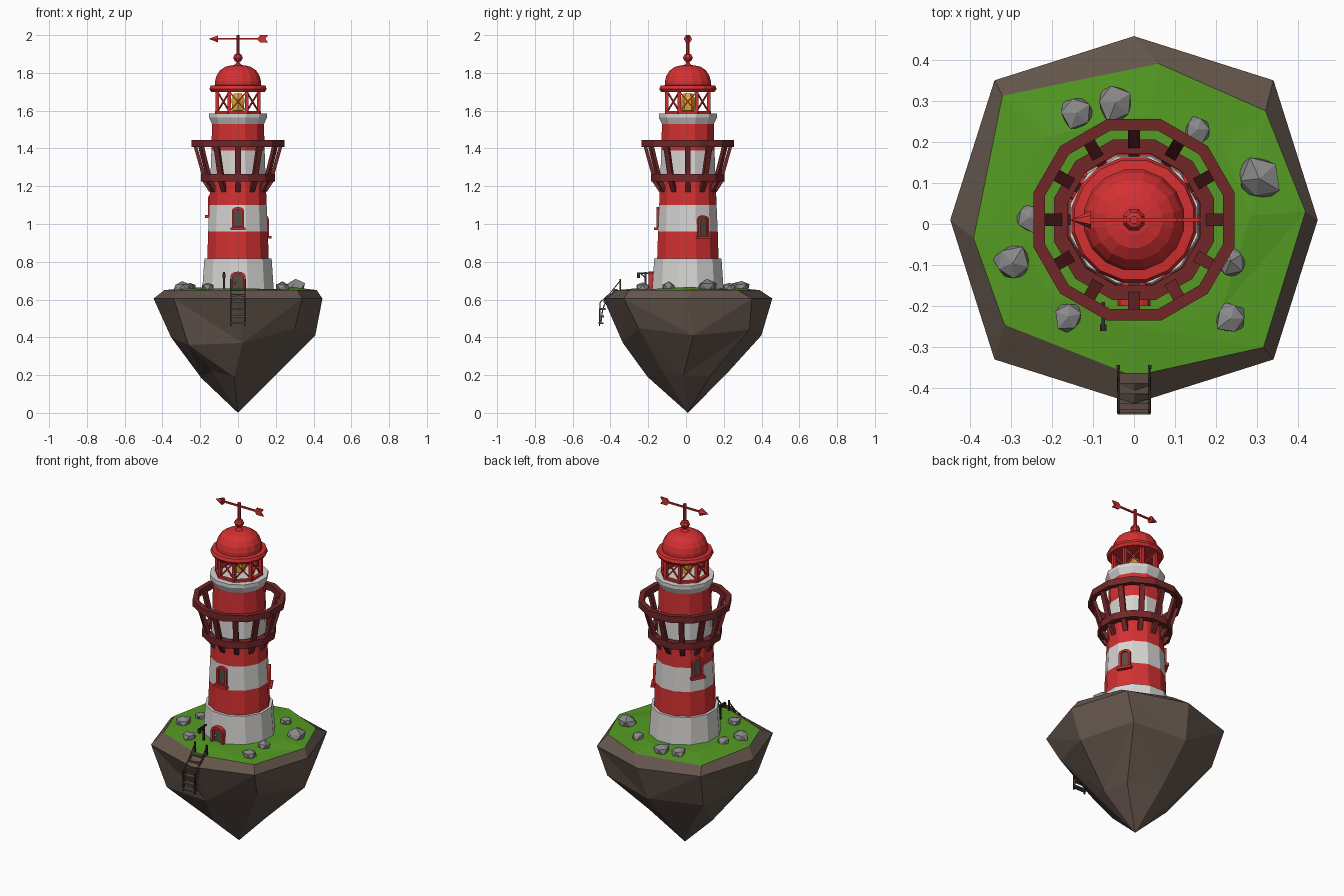
import bpy, bmesh, math, random
from mathutils import Vector, Matrix

if "Cube" in bpy.data.objects:
    bpy.data.objects.remove(bpy.data.objects["Cube"])

random.seed(4)
CY = 0.01  # tower centre in y


def mat(name, r, g, b):
    m = bpy.data.materials.new(name)
    m.diffuse_color = (r, g, b, 1)
    m.use_nodes = True
    m.node_tree.nodes["Principled BSDF"].inputs["Base Color"].default_value = m.diffuse_color
    return m


RED = mat("red paint", 0.66, 0.03, 0.032)
DARK_RED = mat("dark red wood", 0.17, 0.02, 0.022)
WHITE = mat("white paint", 0.68, 0.67, 0.65)
EARTH = mat("brown earth", 0.125, 0.09, 0.07)
GRASS = mat("green grass", 0.09, 0.33, 0.017)
STONE = mat("grey stone", 0.25, 0.25, 0.25)
WOOD = mat("grey brown wood", 0.10, 0.07, 0.055)
IRON = mat("dark iron", 0.035, 0.025, 0.025)
YELLOW = mat("yellow light", 0.75, 0.42, 0.03)


def finish(name, bm, *mats):
    bmesh.ops.recalc_face_normals(bm, faces=bm.faces)
    me = bpy.data.meshes.new(name)
    bm.to_mesh(me)
    bm.free()
    for m in mats:
        me.materials.append(m)
    ob = bpy.data.objects.new(name, me)
    bpy.context.collection.objects.link(ob)
    return ob


def lathe(name, prof, n, *mats, closed=False, rule=None):
    """Revolve (apothem, z) profile; flat sides face the axes."""
    bm = bmesh.new()
    k = 1 / math.cos(math.pi / n)
    rings = []
    for r, z in prof:
        if r == 0:
            rings.append([bm.verts.new((0, CY, z))] * n)
        else:
            rings.append([bm.verts.new((r * k * math.cos(a), CY + r * k * math.sin(a), z))
                          for a in ((i + .5) * 2 * math.pi / n for i in range(n))])
    pairs = list(zip(rings, rings[1:])) + ([(rings[-1], rings[0])] if closed else [])
    for p, q in pairs:
        for i in range(n):
            j = (i + 1) % n
            vs = list(dict.fromkeys((p[i], p[j], q[j], q[i])))
            f = bm.faces.new(vs)
            if rule:
                f.material_index = rule(f.calc_center_median().z)
    return finish(name, bm, *mats)


def bars(name, segs, m):
    """Square bars: (start, end, width, depth)."""
    bm = bmesh.new()
    for p, q, w, t in segs:
        p, q = Vector(p), Vector(q)
        d = q - p
        M = (Matrix.Translation((p + q) / 2) @ d.to_track_quat('Z', 'Y').to_matrix().to_4x4()
             @ Matrix.Diagonal((w, t, d.length, 1)))
        bmesh.ops.create_cube(bm, size=1, matrix=M)
    return finish(name, bm, m)


def pol(r, deg, z):
    a = math.radians(deg)
    return (r * math.cos(a), CY + r * math.sin(a), z)


# ---- floating island
edge = [(.417, .03), (.32, .275), (.06, .39), (-.32, .312),
        (-.39, -.035), (-.315, -.245), (0, -.37), (.315, -.30)]
mid = [(.41, .41), (.43, .44), (.39, .41), (.41, .40),
       (.355, .40), (.40, .36), (.345, .37), (.40, .45)]
bm = bmesh.new()
rings = [[bm.verts.new((x, y, .65)) for x, y in edge],
         [bm.verts.new(pol(.48 if i % 2 else .447, i * 45, .605)) for i in range(8)],
         [bm.verts.new(pol(r, i * 45 + 4, z)) for i, (r, z) in enumerate(mid)],
         [bm.verts.new(pol(.2 + random.uniform(-.01, .02), i * 45 + random.uniform(-9, 9),
                           .205 + random.uniform(-.035, .03))) for i in range(8)]]
tip = bm.verts.new((0, CY, 0))
for a, b in zip(rings, rings[1:]):
    for i in range(8):
        j = (i + 1) % 8
        if a is rings[0]:
            bm.faces.new((a[i], a[j], b[j], b[i]))
        elif i % 2:
            bm.faces.new((a[i], a[j], b[j])), bm.faces.new((a[i], b[j], b[i]))
        else:
            bm.faces.new((a[i], a[j], b[i])), bm.faces.new((a[j], b[j], b[i]))
for i in range(8):
    bm.faces.new((rings[3][i], rings[3][(i + 1) % 8], tip))
finish("island_rock", bm, EARTH)

bm = bmesh.new()
out = [bm.verts.new((x, y, .65)) for x, y in edge]
inn = [bm.verts.new((x * .68, y * .68, .657 + random.uniform(-.004, .012))) for x, y in edge]
for i in range(8):
    j = (i + 1) % 8
    bm.faces.new((out[i], out[j], inn[i]))
    bm.faces.new((out[j], inn[j], inn[i]))
bm.faces.new(inn)
finish("grass_top", bm, GRASS)

# ---- boulders
for i, (x, y, r) in enumerate([(-.14, .27, .042), (-.045, .295, .05), (.155, .23, .036),
                               (.305, .11, .056), (-.255, .015, .037), (-.295, -.095, .05),
                               (-.16, -.225, .038), (.235, -.23, .042), (.235, -.09, .038)]):
    bm = bmesh.new()
    bmesh.ops.create_icosphere(bm, subdivisions=1, radius=r)
    turn = Matrix.Rotation(random.uniform(0, 6), 3, 'Z')
    for v in bm.verts:
        v.co = turn @ (v.co * random.uniform(.82, 1.15))
        v.co = Vector((v.co.x, v.co.y, v.co.z * .75)) + Vector((x, y, .665))
    finish(f"boulder_{i + 1}", bm, STONE)

# ---- tower
lathe("tower_base", [(.19, .64), (.178, .818), (.15, .818)], 12, WHITE)
lathe("tower_shaft", [(.163, .80), (.158, .96), (.152, 1.10), (.146, 1.245), (.141, 1.39),
                      (.137, 1.54)], 12, RED, WHITE,
      rule=lambda z: 1 if .96 < z < 1.10 or 1.245 < z < 1.39 else 0)
lathe("tower_cap", [(.138, 1.53), (.154, 1.565), (.154, 1.585), (0, 1.585)], 12, WHITE)

# ---- gallery
lathe("gallery_floor_ring", [(.16, 1.225), (.195, 1.225), (.195, 1.265), (.16, 1.265)],
      12, DARK_RED, closed=True)
lathe("gallery_handrail", [(.217, 1.407), (.245, 1.407), (.245, 1.445), (.217, 1.445)],
      12, DARK_RED, closed=True)
A = range(0, 360, 30)
bars("gallery_posts", [(pol(.18, a, 1.25), pol(.228, a, 1.42), .03, .018) for a in A], DARK_RED)
bars("gallery_brackets", [(pol(.143, a, 1.175), pol(.182, a, 1.235), .026, .022) for a in A], DARK_RED)

# ---- lantern room
corners = [22.5 + 45 * i for i in range(8)]
bars("lantern_posts", [(pol(.12, a, 1.58), pol(.12, a, 1.71), .018, .018) for a in corners], RED)
braces = []
for a in corners:
    for z0, z1 in ((1.595, 1.70), (1.70, 1.595)):
        braces.append((pol(.118, a, z0), pol(.118, a + 45, z1), .007, .007))
bars("lantern_braces", braces, RED)
lathe("lantern_sill", [(.103, 1.583), (.122, 1.583), (.122, 1.597), (.103, 1.597)], 8, RED, closed=True)
lathe("lamp", [(0, 1.59), (.03, 1.60), (.035, 1.66), (.02, 1.69), (0, 1.69)], 6, YELLOW)
lathe("roof_rim", [(0, 1.70), (.142, 1.70), (.152, 1.715), (.145, 1.732), (.12, 1.735)], 16, RED)
lathe("roof_dome", [(.122, 1.73), (.122, 1.755), (.114, 1.785), (.096, 1.813),
                    (.068, 1.832), (.035, 1.84), (0, 1.842)], 16, RED)

# ---- weather vane
lathe("spire_rod", [(.022, 1.838), (.009, 1.852), (.009, 2.0), (0, 2.0)], 8, RED)
lathe("spire_ball", [(0, 1.855), (.018, 1.863), (.026, 1.88), (.018, 1.898), (0, 1.905)], 8, RED)
bars("vane_shaft", [((-.12, CY, 1.98), (.14, CY, 1.98), .009, .009)], RED)
bm = bmesh.new()
bmesh.ops.create_cone(bm, cap_ends=True, segments=6, radius1=.022, radius2=0, depth=.05,
                      matrix=Matrix.Translation((-.13, CY, 1.98)) @ Matrix.Rotation(-math.pi / 2, 4, 'Y'))
finish("vane_head", bm, RED)
bm = bmesh.new()
tail = [(.10, 0), (.118, .02), (.16, .02), (.145, 0), (.16, -.02), (.118, -.02)]
f = bm.faces.new([bm.verts.new((x, CY - .004, 1.98 + z)) for x, z in tail])
ext = bmesh.ops.extrude_face_region(bm, geom=[f])
bmesh.ops.translate(bm, vec=(0, .008, 0), verts=[v for v in ext["geom"] if isinstance(v, bmesh.types.BMVert)])
finish("vane_tail", bm, RED)


# ---- arched openings: red frame with a recessed panel
def arch(w, h):
    pts = [(-w, 0), (w, 0)]
    rise = w * .6
    return pts + [(w * math.cos(t), h - rise + rise * math.sin(t))
                  for t in (math.pi * i / 6 for i in range(7))]


def opening(name, deg, r, z, w, h, depth, sill):
    M = Matrix.Translation((0, CY, z)) @ Matrix.Rotation(math.radians(deg + 90), 4, 'Z')
    bm = bmesh.new()
    o, i2 = arch(w, h), [(x, y + .012) for x, y in arch(w - .012, h - .024)]
    if not sill:
        i2 = [(x, max(y - .012, 0) if k < 2 else y) for k, (x, y) in enumerate(i2)]
    loops = [[bm.verts.new(M @ Vector((x, -d, y))) for x, y in c]
             for c, d in ((o, r - .02), (o, r + depth), (i2, r + depth), (i2, r + .003))]
    n = len(o)
    for a, b in zip(loops, loops[1:]):
        for k in range(n):
            bm.faces.new((a[k], a[(k + 1) % n], b[(k + 1) % n], b[k]))
    bm.faces.new(loops[3]).material_index = 1
    if sill:
        bmesh.ops.create_cube(bm, size=1, matrix=M @ Matrix.Translation((0, -r - .004, 0))
                              @ Matrix.Diagonal((2 * w + .016, .04, .014, 1)))
    finish(name, bm, RED, WOOD)


opening("front_door", -90, .187, .65, .04, .098, .022, False)
opening("front_window", -90, .155, .975, .033, .115, .012, True)
opening("right_window", 30, .157, .93, .033, .115, .012, True)
opening("left_window", 150, .153, 1.04, .033, .115, .012, True)
bm = bmesh.new()
bmesh.ops.create_icosphere(bm, subdivisions=1, radius=.008, matrix=Matrix.Translation((-.018, -.187, .69)))
finish("door_knob", bm, YELLOW)

# ---- lamp post beside the door
bars("lamp_post", [((-.075, -.215, .64), (-.075, -.215, .745), .01, .01),
                   ((-.075, -.19, .74), (-.075, -.26, .74), .008, .008),
                   ((-.075, -.215, .715), (-.075, -.24, .738), .006, .006),
                   ((-.075, -.252, .738), (-.075, -.252, .715), .016, .016)], IRON)

# ---- hanging stair at the front edge
steps = [(-.375, .652), (-.40, .622), (-.425, .59), (-.44, .55), (-.447, .51), (-.45, .475)]
bars("stair_treads", [((-.04, y, z), (.04, y, z), .026, .009) for y, z in steps], WOOD)
rails, ropes = [], []
for x in (-.038, .038):
    rails.append(((x, -.348, .64), (x, -.348, .71), .009, .009))
    rails.append(((x, -.455, .585), (x, -.458, .46), .007, .007))
    ropes.append(((x, -.348, .70), (x, -.40, .635), .005, .005))
    ropes.append(((x, -.40, .635), (x, -.455, .585), .005, .005))
    for (y0, z0), (y1, z1) in zip(steps, steps[1:]):
        ropes.append(((x, y0, z0), (x, y1, z1), .006, .006))
bars("stair_posts", rails, IRON)
bars("stair_ropes", ropes, WOOD)
